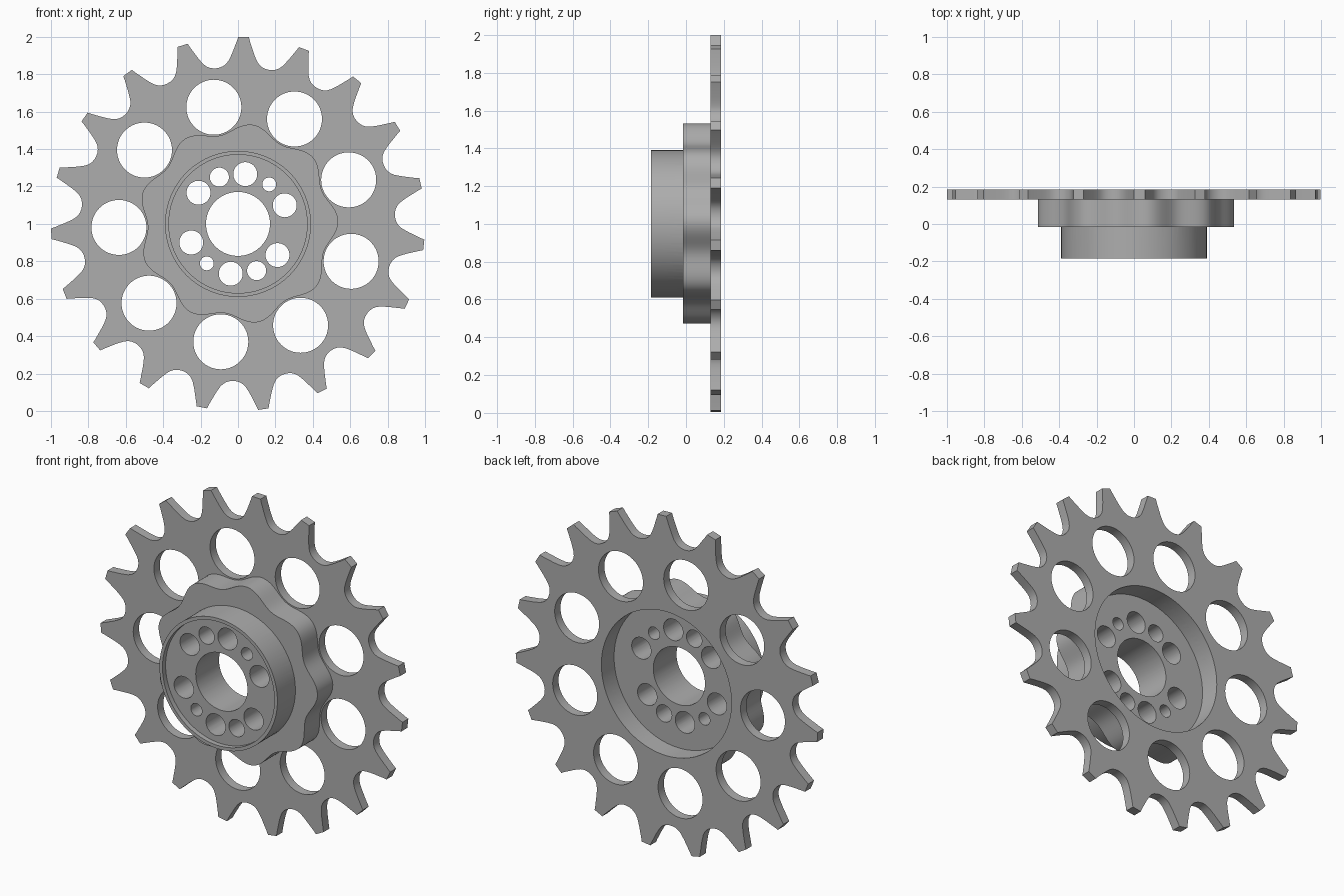
import bpy, bmesh
from math import cos, sin, radians, pi

cube = bpy.data.objects.get("Cube")
if cube:
    bpy.data.objects.remove(cube)

steel = bpy.data.materials.new("grey_steel")
steel.use_nodes = True
GREY = (0.42, 0.42, 0.42, 1)
steel.diffuse_color = GREY
steel.node_tree.nodes["Principled BSDF"].inputs["Base Color"].default_value = GREY


def polar(r, deg):
    return r * cos(radians(deg)), r * sin(radians(deg))


def circle(r, centre=(0, 0), n=96):
    return [(centre[0] + r * cos(2 * pi * i / n), centre[1] + r * sin(2 * pi * i / n))
            for i in range(n)]


def bake(obj):
    """Replace an object by a mesh copy of its evaluated shape."""
    name = obj.name
    bpy.context.view_layer.update()
    mesh = bpy.data.meshes.new_from_object(
        obj.evaluated_get(bpy.context.evaluated_depsgraph_get()))
    bm = bmesh.new()
    bm.from_mesh(mesh)
    bmesh.ops.remove_doubles(bm, verts=bm.verts, dist=1e-5)
    bmesh.ops.recalc_face_normals(bm, faces=bm.faces)
    bm.to_mesh(mesh)
    bm.free()
    mesh.materials.clear()
    mesh.materials.append(steel)
    matrix = obj.matrix_world.copy()
    bpy.data.objects.remove(obj)
    new = bpy.data.objects.new(name, mesh)
    new.matrix_world = matrix
    bpy.context.collection.objects.link(new)
    return new


def slab(name, loops, front, back):
    """Extrude closed outlines (inner ones become holes) along y."""
    curve = bpy.data.curves.new(name, "CURVE")
    curve.dimensions = "2D"
    curve.fill_mode = "BOTH"
    curve.extrude = (back - front) / 2
    for loop in loops:
        spline = curve.splines.new("POLY")
        spline.points.add(len(loop) - 1)
        for point, (x, y) in zip(spline.points, loop):
            point.co = (x, y, 0, 1)
        spline.use_cyclic_u = True
    obj = bpy.data.objects.new(name, curve)
    obj.rotation_euler.x = pi / 2
    obj.location = (0, (front + back) / 2, 1)
    bpy.context.collection.objects.link(obj)
    return bake(obj)


def combine(body, tool, operation):
    mod = body.modifiers.new("cut", "BOOLEAN")
    mod.object, mod.operation, mod.solver = tool, operation, "EXACT"
    body = bake(body)
    bpy.data.objects.remove(tool)
    return body


def finish(obj):
    bpy.ops.object.select_all(action="DESELECT")
    obj.select_set(True)
    bpy.context.view_layer.objects.active = obj
    bpy.ops.object.shade_smooth_by_angle(angle=radians(38))


# Toothed outline: half of one gap as (degrees from gap centre, radius)
TEETH, FIRST_TOOTH = 19, 88.3
half_gap = [(0, .84), (1.3, .842), (2.5, .848), (3.6, .859), (4.5, .875),
            (5.3, .897), (6, .92), (6.8, .952), (7.4, .977), (7.85, 1.0)]
gap = [(-a, r) for a, r in reversed(half_gap[1:])] + half_gap
teeth = [polar(r, FIRST_TOOTH + 360 * (k + .5) / TEETH + a)
         for k in range(TEETH) for a, r in gap]

# Toothed plate with nine lightening holes
HOLES, FIRST_HOLE, RECESS = 9, 21.7, .43
lightening = [circle(.147, polar(.637, FIRST_HOLE + 360 * k / HOLES)) for k in range(HOLES)]
plate = slab("toothed_plate", [teeth, circle(RECESS)] + lightening, .13, .185)

# Hub: lobed flange with a round boss, lobes sit between the holes
lobes = [polar(.509 + .027 * cos(radians(HOLES * (d - FIRST_HOLE - 20))), d)
         for d in range(0, 360, 2)]
hub = slab("hub", [lobes], -.015, .13)
hub = combine(hub, slab("boss", [circle(.39)], -.185, .03), "UNION")

# Shallow front recess and deeper back recess
hub = combine(hub, slab("front_recess", [circle(.37)], -.3, -.155), "DIFFERENCE")
hub = combine(hub, slab("back_recess", [circle(RECESS)], .065, .3), "DIFFERENCE")

# Centre bore and the ring of mixed-size bolt holes, repeated on both halves
sizes = [.064, .037, .064, .051, .064]
drills = [circle(.171)] + [circle(r, polar(.269, 21.7 + 30 * i + turn), 40)
                           for turn in (0, 180) for i, r in enumerate(sizes)]
hub = combine(hub, slab("drills", drills, -.4, .4), "DIFFERENCE")

for part in (plate, hub):
    finish(part)
